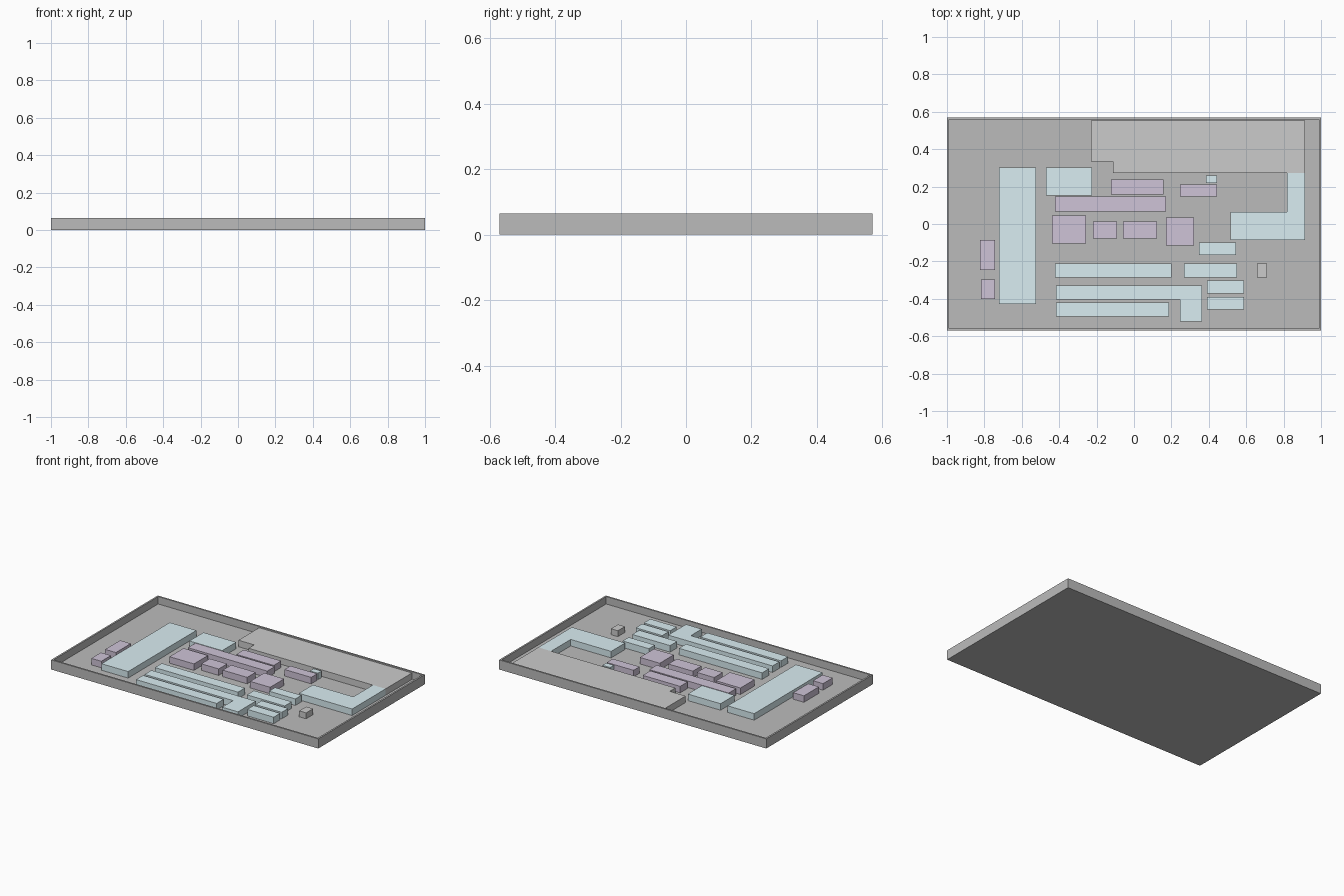
import bpy, bmesh

if "Cube" in bpy.data.objects:
    bpy.data.objects.remove(bpy.data.objects["Cube"])

FLOOR, RIM, TOP = 0.015, 0.065, 0.059


def material(name, rgb):
    m = bpy.data.materials.new(name)
    m.diffuse_color = (*rgb, 1)
    m.use_nodes = True
    m.node_tree.nodes["Principled BSDF"].inputs["Base Color"].default_value = m.diffuse_color
    return m


DARK = material("mid_grey", (0.5, 0.5, 0.5))
PALE = material("pale_grey", (0.75, 0.75, 0.75))
BLUE = material("pale_blue", (0.7, 0.85, 0.89))
MAUVE = material("mauve", (0.62, 0.55, 0.68))


def finish(bm, name, mat):
    bmesh.ops.recalc_face_normals(bm, faces=bm.faces)
    me = bpy.data.meshes.new(name)
    bm.to_mesh(me)
    bm.free()
    me.materials.append(mat)
    ob = bpy.data.objects.new(name, me)
    bpy.context.collection.objects.link(ob)
    return ob


def prism(bm, outline, z0, z1):
    """Extrude a plan outline upwards; returns the top face."""
    base = bm.faces.new([bm.verts.new((x, y, z0)) for x, y in outline])
    new = bmesh.ops.extrude_face_region(bm, geom=[base], use_keep_orig=True)["geom"]
    for v in new:
        if isinstance(v, bmesh.types.BMVert):
            v.co.z = z1
    return next(f for f in new if isinstance(f, bmesh.types.BMFace))


def rect(x0, x1, y0, y1):
    return [(x0, y0), (x1, y0), (x1, y1), (x0, y1)]


def block(name, outline, mat, top=TOP):
    bm = bmesh.new()
    prism(bm, outline, FLOOR, top)
    return finish(bm, name, mat)


# Tray: solid slab with a recessed floor
bm = bmesh.new()
lid = prism(bm, rect(-1, 1, -0.57, 0.57), 0, RIM)
bmesh.ops.recalc_face_normals(bm, faces=bm.faces)
bmesh.ops.inset_region(bm, faces=[lid], thickness=0.016)
new = bmesh.ops.extrude_face_region(bm, geom=[lid])["geom"]
for v in new:
    if isinstance(v, bmesh.types.BMVert):
        v.co.z = FLOOR
if lid.is_valid:
    bmesh.ops.delete(bm, geom=[lid], context='FACES_ONLY')
finish(bm, "tray", DARK)

# Raised platform along the back wall
block("back_platform", [(-0.23, 0.554), (-0.23, 0.333), (-0.112, 0.333),
                        (-0.112, 0.273), (0.914, 0.273), (0.914, 0.554)], PALE)

# L-shaped blue blocks
block("right_corner_block", [(0.515, -0.085), (0.914, -0.085), (0.914, 0.273),
                             (0.818, 0.273), (0.818, 0.065), (0.515, 0.065)], BLUE)
block("front_corner_block", [(-0.417, -0.403), (0.246, -0.403), (0.246, -0.52),
                             (0.364, -0.52), (0.364, -0.33), (-0.417, -0.33)], BLUE)

# Plain blue blocks
for i, r in enumerate([
    (-0.722, -0.523, -0.428, 0.302),
    (-0.47, -0.225, 0.152, 0.302),
    (0.385, 0.444, 0.22, 0.26),
    (0.348, 0.545, -0.165, -0.1),
    (-0.422, 0.2, -0.286, -0.211),
    (0.267, 0.55, -0.286, -0.211),
    (-0.417, 0.187, -0.495, -0.42),
    (0.39, 0.588, -0.372, -0.303),
    (0.39, 0.588, -0.458, -0.389),
]):
    block(f"blue_block_{i + 1}", rect(*r), BLUE)

# Mauve blocks
for i, r in enumerate([
    (-0.123, 0.157, 0.158, 0.238),
    (0.245, 0.445, 0.147, 0.211),
    (-0.422, 0.172, 0.067, 0.147),
    (-0.439, -0.256, -0.105, 0.045),
    (-0.22, -0.09, -0.078, 0.013),
    (-0.06, 0.123, -0.078, 0.013),
    (0.172, 0.321, -0.115, 0.035),
    (-0.823, -0.743, -0.245, -0.085),
    (-0.818, -0.743, -0.4, -0.297),
]):
    block(f"mauve_block_{i + 1}", rect(*r), MAUVE)

# Small grey block
block("small_grey_block", rect(0.658, 0.71, -0.286, -0.211), PALE, 0.055)
